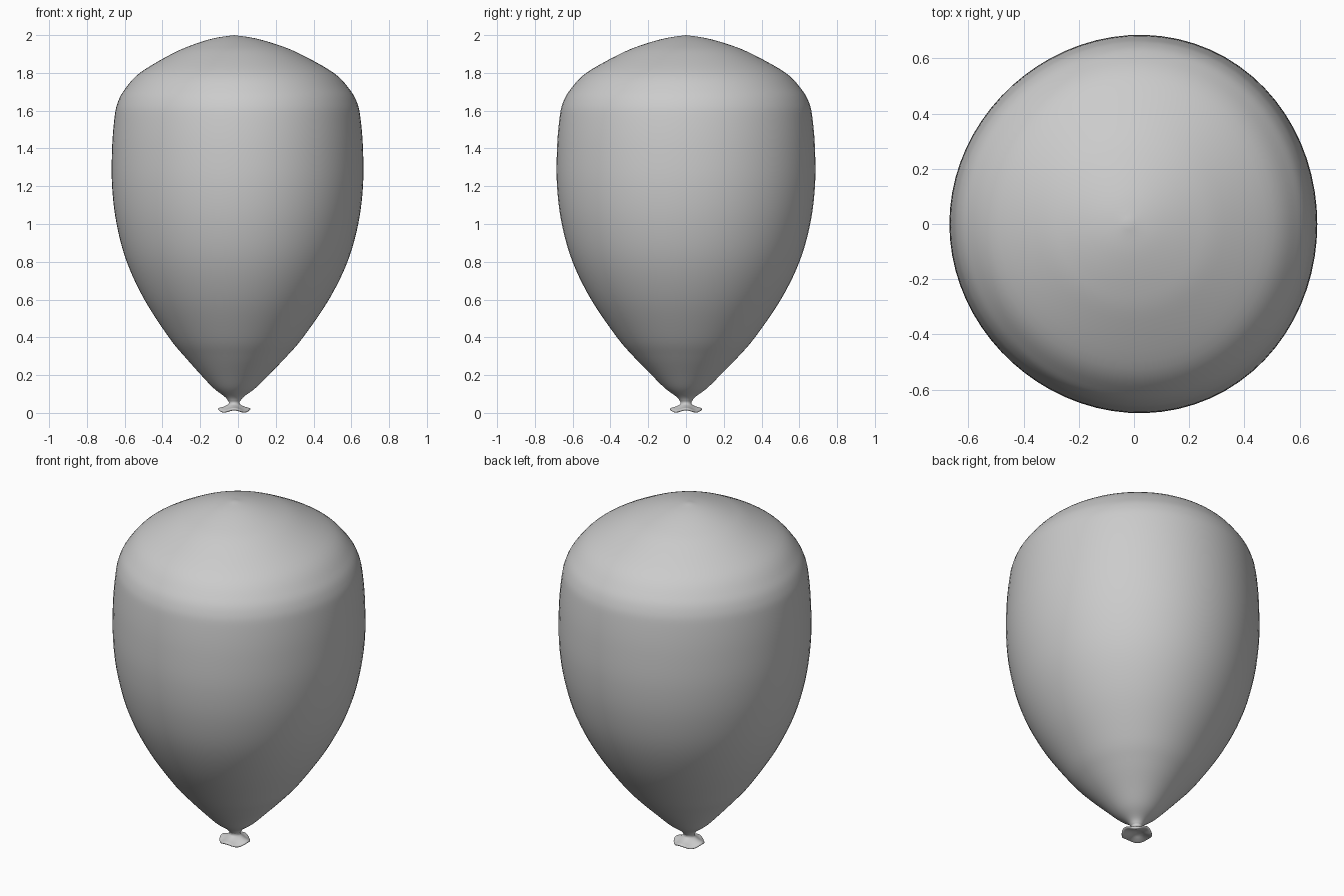
import bpy, bmesh
from math import sin, cos, pi
from mathutils import Vector

if "Cube" in bpy.data.objects:
    bpy.data.objects.remove(bpy.data.objects["Cube"])

SEGS = 72
AXIS_X = -0.02


def smooth_profile(pts, steps=5):
    """Catmull-Rom curve through (radius, height) points."""
    p = [Vector(q) for q in pts]
    p = [2 * p[0] - p[1]] + p + [2 * p[-1] - p[-2]]
    out = []
    for a, b, c, d in zip(p, p[1:], p[2:], p[3:]):
        for i in range(steps):
            t = i / steps
            out.append(0.5 * (2 * b + (c - a) * t + (2 * a - 5 * b + 4 * c - d) * t**2
                              + (3 * b - a - 3 * c + d) * t**3))
    return out + [p[-2]]


def lathe(name, profile, shape):
    """Spin a profile; shape(angle, r, z) gives the final radius and height."""
    bm = bmesh.new()
    rings = []
    for r, z in profile:
        ring = []
        for i in range(SEGS):
            a = 2 * pi * i / SEGS
            rr, zz = shape(a, r, z)
            ring.append(bm.verts.new((AXIS_X + rr * cos(a), rr * sin(a), zz)))
        rings.append(ring)
    for lo, hi in zip(rings, rings[1:]):
        for i in range(SEGS):
            j = (i + 1) % SEGS
            bm.faces.new((lo[i], lo[j], hi[j], hi[i]))
    bmesh.ops.remove_doubles(bm, verts=bm.verts, dist=1e-5)
    bmesh.ops.recalc_face_normals(bm, faces=bm.faces)
    for f in bm.faces:
        f.smooth = True
    mesh = bpy.data.meshes.new(name)
    bm.to_mesh(mesh)
    bm.free()
    obj = bpy.data.objects.new(name, mesh)
    bpy.context.collection.objects.link(obj)
    return obj


# Inflated body: slightly uneven round section, soft shoulder, faint peak
def body_shape(a, r, z):
    k = 1 + 0.036 * cos(a) - 0.013 * cos(2 * a) - 0.010 * cos(3 * a)
    w = min(1, r / 0.25)
    return r * (1 + (k - 1) * w), z


body = [(0.03, 0.06), (0.05, 0.085), (0.11, 0.13), (0.18, 0.2), (0.275, 0.3),
        (0.36, 0.4), (0.495, 0.6), (0.592, 0.8), (0.648, 1.0), (0.673, 1.2),
        (0.673, 1.4), (0.66, 1.56), (0.643, 1.64), (0.605, 1.71), (0.52, 1.8),
        (0.345, 1.9), (0.23, 1.948), (0.11, 1.983), (0, 2.0)]
lathe("balloon_body", smooth_profile(body), body_shape)


# Tied neck with a wavy flared lip, hollow underneath
def lip_shape(a, r, z):
    w = min(1, max(0, (r - 0.03) / 0.055))
    return r * (1 + 0.03 * w * cos(4 * a)), z + 0.007 * w * cos(4 * a)


lip = [(0.034, 0.072), (0.029, 0.058), (0.032, 0.045), (0.055, 0.03), (0.078, 0.02),
       (0.083, 0.012), (0.075, 0.007), (0.05, 0.012), (0.025, 0.02), (0, 0.024)]
lathe("tied_lip", smooth_profile(lip, 4), lip_shape)
